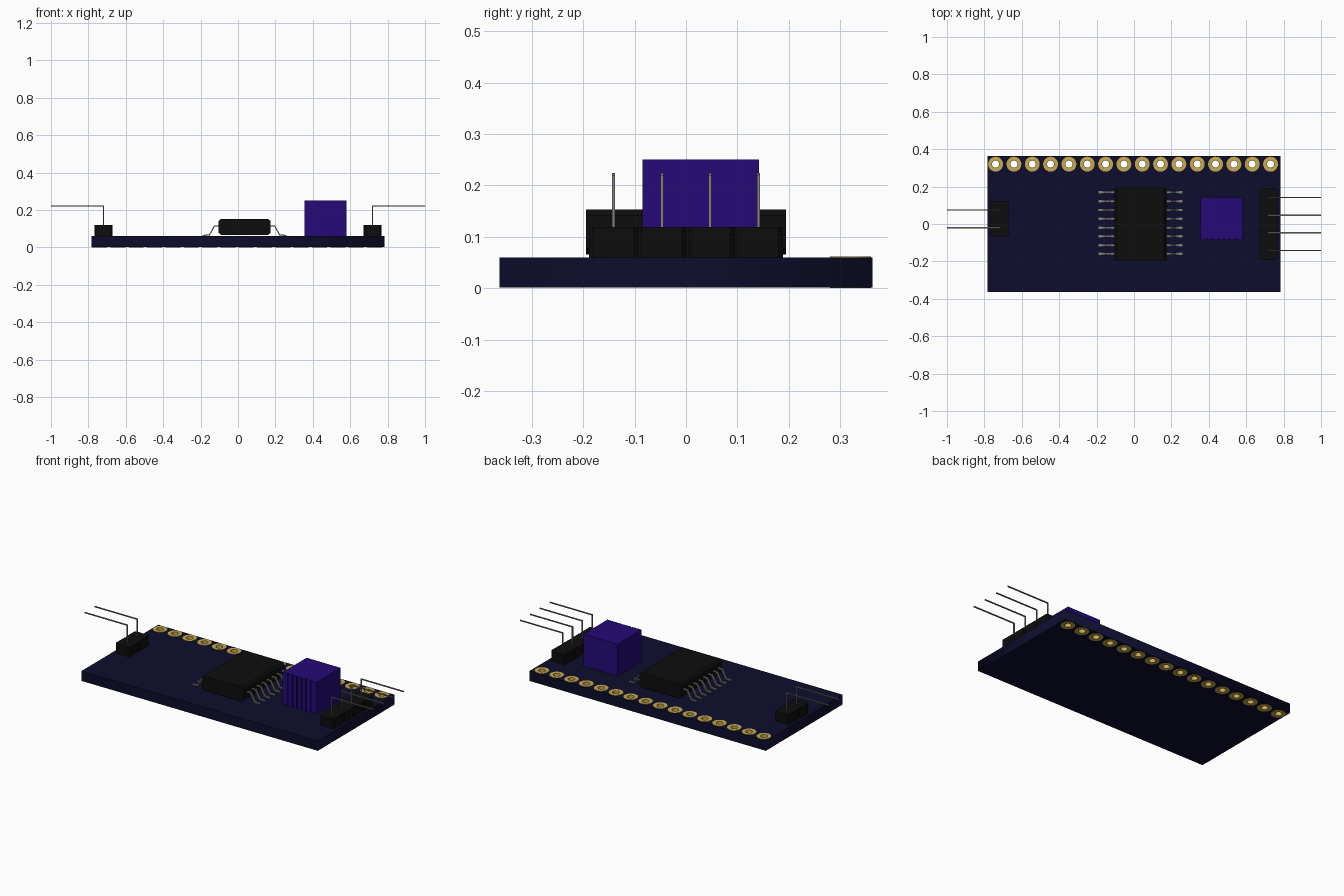
import bpy, bmesh, math
from mathutils import Vector

if "Cube" in bpy.data.objects:
    bpy.data.objects.remove(bpy.data.objects["Cube"])


def material(name, r, g, b):
    m = bpy.data.materials.new(name)
    m.diffuse_color = (r, g, b, 1)
    m.use_nodes = True
    m.node_tree.nodes["Principled BSDF"].inputs["Base Color"].default_value = m.diffuse_color
    return m


NAVY = material("navy board", 0.004, 0.004, 0.026)
GOLD = material("gold plating", 0.58, 0.41, 0.08)
BLACK = material("black plastic", 0.004, 0.004, 0.004)
GREY = material("grey metal", 0.23, 0.22, 0.20)
PURPLE = material("purple plastic", 0.018, 0.003, 0.19)


def add_object(name, bm, mat):
    bmesh.ops.recalc_face_normals(bm, faces=bm.faces)
    mesh = bpy.data.meshes.new(name)
    bm.to_mesh(mesh)
    bm.free()
    mesh.materials.append(mat)
    ob = bpy.data.objects.new(name, mesh)
    bpy.context.collection.objects.link(ob)
    return ob


def extrude(bm, pts, offset):
    """Extrude a closed 3D outline by an offset vector."""
    face = bm.faces.new([bm.verts.new(p) for p in pts])
    res = bmesh.ops.extrude_face_region(bm, geom=[face], use_keep_orig=True)
    verts = [v for v in res["geom"] if isinstance(v, bmesh.types.BMVert)]
    bmesh.ops.translate(bm, verts=verts, vec=offset)


def strip(bm, path, t, y, w):
    """Bent flat wire: (x, z) path with thickness t, width w, centred on y."""
    P = [Vector(p) for p in path]
    left, right = [], []
    for i, p in enumerate(P):
        n = Vector((0, 0))
        for a, b in ((i - 1, i), (i, i + 1)):
            if a >= 0 and b < len(P):
                d = (P[b] - P[a]).normalized()
                m = Vector((-d.y, d.x))
                n += m
        n.normalize()
        n *= t / 2 / max(n.dot(m), 0.4)
        left.append(p + n)
        right.append(p - n)
    extrude(bm, [(q.x, y - w / 2, q.y) for q in left + right[::-1]], (0, w, 0))


HOLES = [-0.740 + 0.098 * i for i in range(16)]
HOLE_Y, Z0, TOP = 0.32, 0.001, 0.060


def ring(cx, cy, r, n=20):
    return [(cx + r * math.cos(2 * math.pi * k / n), cy + r * math.sin(2 * math.pi * k / n)) for k in range(n)]


# circuit board, a filled outline with a row of holes
curve = bpy.data.curves.new("circuit_board", "CURVE")
curve.dimensions, curve.fill_mode = "2D", "BOTH"
curve.extrude = (TOP - Z0) / 2
outline = [(-0.783, -0.363), (0.783, -0.363), (0.783, 0.363), (-0.783, 0.363)]
for loop in [outline] + [ring(x, HOLE_Y, 0.03) for x in HOLES]:
    s = curve.splines.new("POLY")
    s.points.add(len(loop) - 1)
    for p, c in zip(s.points, loop):
        p.co = (c[0], c[1], 0, 1)
    s.use_cyclic_u = True
tmp = bpy.data.objects.new("board_outline", curve)
bpy.context.collection.objects.link(tmp)
bpy.context.view_layer.update()
mesh = bpy.data.meshes.new_from_object(tmp.evaluated_get(bpy.context.evaluated_depsgraph_get()))
bpy.data.objects.remove(tmp)
bm = bmesh.new()
bm.from_mesh(mesh)
bmesh.ops.remove_doubles(bm, verts=bm.verts, dist=1e-5)
bmesh.ops.translate(bm, verts=bm.verts, vec=(0, 0, (TOP + Z0) / 2))
add_object("circuit_board", bm, NAVY)

# plated holes: a gold eyelet through the board
bm = bmesh.new()
section = [(0.040, 0.0), (0.040, TOP + 0.002), (0.019, TOP + 0.002), (0.019, 0.0)]
for x in HOLES:
    loops = [[bm.verts.new((px, py, z)) for px, py in ring(x, HOLE_Y, r)] for r, z in section]
    for i in range(4):
        a, b = loops[i], loops[(i + 1) % 4]
        for k in range(20):
            j = (k + 1) % 20
            bm.faces.new((a[k], a[j], b[j], b[k]))
eyelets = add_object("plated_holes", bm, GOLD)

# chip body with bevelled long edges
CX = 0.035
half = [(0.125, 0.066), (0.138, 0.078), (0.138, 0.142), (0.126, 0.153)]
prof = half + [(-x, z) for x, z in reversed(half)]
bm = bmesh.new()
extrude(bm, [(CX + x, -0.195, z) for x, z in prof], (0, 0.39, 0))
add_object("chip_body", bm, BLACK)

# chip legs, eight on each side
bm = bmesh.new()
leg = [(0.130, 0.115), (0.161, 0.115), (0.188, 0.066), (0.224, 0.064)]
for side in (-1, 1):
    for i in range(8):
        strip(bm, [(CX + side * x, z) for x, z in leg], 0.006, -0.16 + 0.047 * i, 0.013)
add_object("chip_legs", bm, GREY)

# purple block with grooves down its front
X0, X1, YF, YB = 0.355, 0.580, -0.085, 0.142
pts = [(X0, YB), (X0, YF)]
for i in range(6):
    gx = X0 + 0.034 + i * 0.0305
    pts += [(gx - 0.003, YF), (gx - 0.003, YF + 0.008), (gx + 0.003, YF + 0.008), (gx + 0.003, YF)]
pts += [(X1, YF), (X1, YB)]
bm = bmesh.new()
extrude(bm, [(x, y, TOP) for x, y in pts], (0, 0, 0.191))
add_object("purple_block", bm, PURPLE)


def header(name, side, ys):
    """Row of chamfered housings with bent pins pointing outward."""
    cx, hx, hy, c = side * 0.719, 0.047, 0.0475, 0.008
    corner = [(-hx, -hy + c), (-hx + c, -hy), (hx - c, -hy), (hx, -hy + c)]
    plan = corner + [(-x, -y) for x, y in corner]
    body, pins = bmesh.new(), bmesh.new()
    for y in ys:
        extrude(body, [(cx + px, y + py, TOP) for px, py in plan], (0, 0, 0.059))
        strip(pins, [(cx, 0.07), (cx, 0.221), (side, 0.221)], 0.006, y, 0.006)
    add_object(name + "_housing", body, BLACK)
    add_object(name + "_pins", pins, GREY)


header("right_header", 1, [-0.141 + 0.094 * i for i in range(4)])
header("left_header", -1, [-0.020, 0.074])
